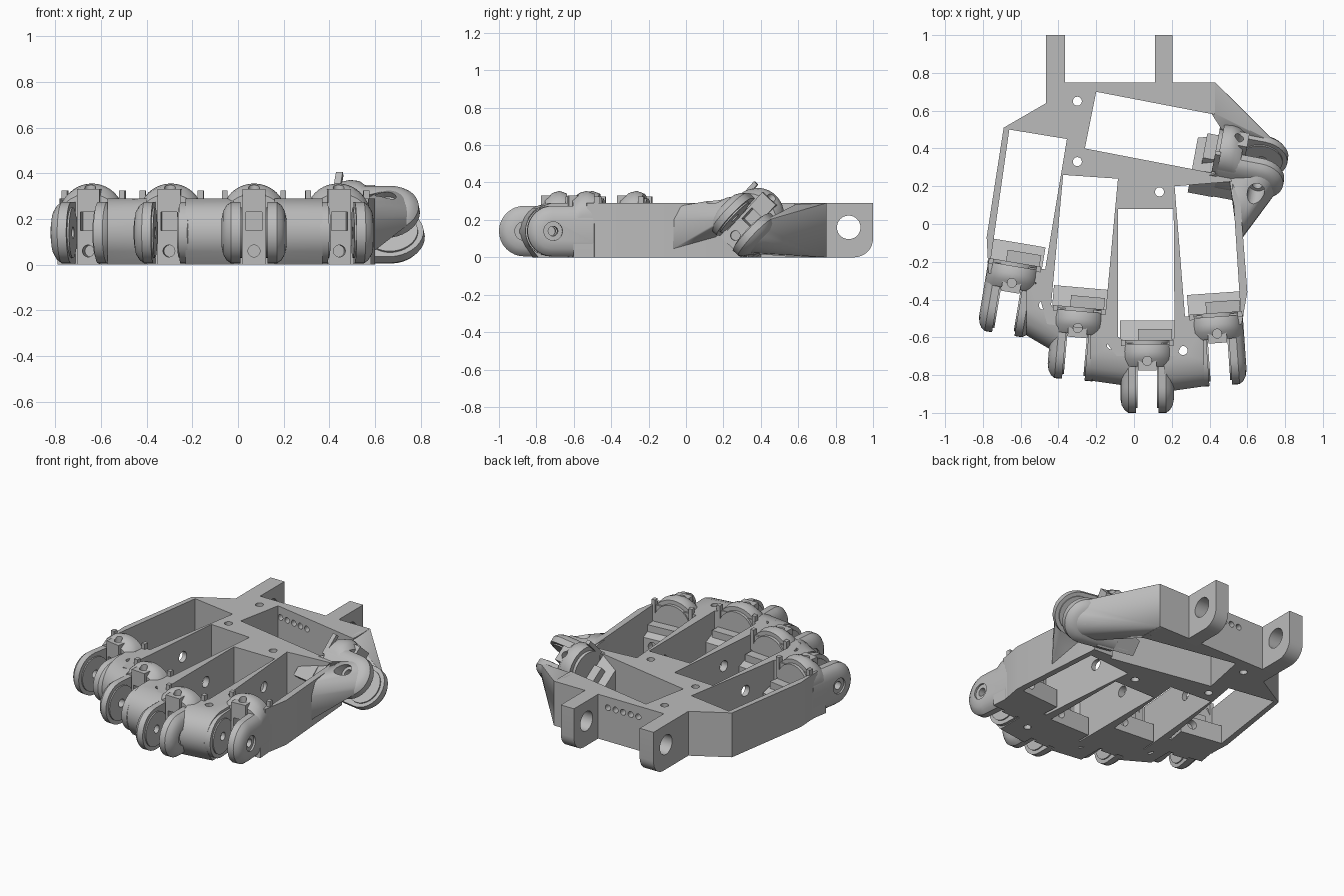
import bpy, bmesh
from math import cos, sin, pi, radians
from mathutils import Matrix, Vector

if "Cube" in bpy.data.objects:
    bpy.data.objects.remove(bpy.data.objects["Cube"])

GREY = (0.5, 0.5, 0.5, 1)
grey = bpy.data.materials.new("plain_grey")
grey.use_nodes = True
grey.diffuse_color = GREY
grey.node_tree.nodes["Principled BSDF"].inputs["Base Color"].default_value = GREY
I = Matrix.Identity(4)


def finish(name, bm, m=I):
    """Turn a bmesh into an object, kept above the floor."""
    bm.transform(m)
    for v in bm.verts:
        v.co.z = max(v.co.z, 0)
    bmesh.ops.recalc_face_normals(bm, faces=bm.faces)
    me = bpy.data.meshes.new(name)
    bm.to_mesh(me)
    bm.free()
    me.materials.append(grey)
    ob = bpy.data.objects.new(name, me)
    bpy.context.collection.objects.link(ob)
    return ob


def hull(name, pts, m=I):
    bm = bmesh.new()
    for p in pts:
        bm.verts.new(p)
    res = bmesh.ops.convex_hull(bm, input=bm.verts)
    junk = [g for g in res["geom_interior"] if isinstance(g, bmesh.types.BMVert)]
    bmesh.ops.delete(bm, geom=junk, context="VERTS")
    return finish(name, bm, m)


def prism(name, poly, z0, z1):
    bm = bmesh.new()
    face = bm.faces.new([bm.verts.new((x, y, z0)) for x, y in poly])
    ext = bmesh.ops.extrude_face_region(bm, geom=[face])["geom"]
    bmesh.ops.translate(bm, vec=(0, 0, z1 - z0),
                        verts=[g for g in ext if isinstance(g, bmesh.types.BMVert)])
    return finish(name, bm)


def box(name, x, y, z, m=I):
    return hull(name, [(a, b, c) for a in x for b in y for c in z], m)


def ring(r, axis, at, centre=(0, 0), n=32):
    """Circle of points around an axis at a given station."""
    pts = []
    for i in range(n):
        p = [centre[0] + r * cos(2 * pi * i / n), centre[1] + r * sin(2 * pi * i / n)]
        p.insert(axis, at)
        pts.append(tuple(p))
    return pts


def rod(name, r, axis, a, b, centre, m=I, n=24):
    return hull(name, ring(r, axis, a, centre, n) + ring(r, axis, b, centre, n), m)


def cut(ob, cutters):
    for c in cutters:
        mod = ob.modifiers.new("cut", "BOOLEAN")
        mod.operation, mod.solver, mod.object = "DIFFERENCE", "EXACT", c
    bpy.context.view_layer.update()
    me = bpy.data.meshes.new_from_object(
        ob.evaluated_get(bpy.context.evaluated_depsgraph_get()))
    ob.modifiers.clear()
    ob.data = me
    for c in cutters:
        bpy.data.objects.remove(c)


# Palm frame with five servo bays
outline = [(-0.37, 0.75), (-0.465, 0.75), (-0.465, 0.64), (-0.69, 0.51), (-0.78, -0.07),
           (-0.77, -0.26), (-0.52, -0.31), (-0.46, -0.53), (-0.2, -0.56), (-0.09, -0.7),
           (0.22, -0.7), (0.3, -0.56), (0.57, -0.53), (0.6, -0.36), (0.55, 0.29),
           (0.38, 0.3), (0.43, 0.6), (0.43, 0.75)]
frame = prism("palm_frame", outline, 0, 0.29)
bays = [[(-0.66, 0.5), (-0.355, 0.45), (-0.47, -0.24), (-0.76, -0.2)],
        [(-0.375, 0.26), (-0.085, 0.24), (-0.15, -0.46), (-0.44, -0.44)],
        [(-0.085, 0.08), (0.21, 0.08), (0.215, -0.63), (-0.085, -0.63)],
        [(0.215, 0.2), (0.52, 0.225), (0.565, -0.47), (0.27, -0.49)],
        [(-0.2, 0.7), (0.46, 0.573), (0.41, 0.271), (-0.26, 0.4)]]
cutters = [prism("bay_cutter", b, -0.1, 0.4) for b in bays]
cutters = []if not cutters else cutters
for c in cutters:
    for v in c.data.vertices:
        if v.co.z < 0.1:
            v.co.z = -0.1
screws = [(-0.3, 0.65), (-0.3, 0.33), (0.135, 0.17)]


def screw_cutter(p):
    c = rod("screw_cutter", 0.024, 2, 0, 0.5, p)
    for v in c.data.vertices:
        v.co.z = v.co.z * 2 - 0.2
    return c


cutters += [screw_cutter(p) for p in screws]
cutters += [rod("cable_cutter", 0.019, 1, 0.6, 0.85, (0.04 - 0.055 * i, 0.22))
            for i in range(5)]
cutters += [rod("wall_cutter", 0.035, 0, x - 0.08, x + 0.08, (y, 0.17))
            for x, y in [(0.23, -0.07), (-0.1, -0.21), (-0.4, 0.0)]]
cut(frame, cutters)

# Wrist arms with rounded lower corner and pin hole
for side, x0, x1 in [("right", -0.465, -0.365), ("left", 0.11, 0.205)]:
    prof = [(0.66, 0), (0.66, 0.29), (1, 0.29)]
    prof += [(0.9 + 0.1 * cos(t * pi / 16), 0.1 - 0.1 * sin(t * pi / 16)) for t in range(9)]
    arm = hull(side + "_wrist_arm", [(x, y, z) for x in (x0, x1) for y, z in prof])
    cut(arm, [rod("pin_cutter", 0.063, 0, x0 - 0.1, x1 + 0.1, (0.87, 0.16), n=40)])


def knuckle(name, m):
    """Forked knuckle: pivot at the origin, finger pointing to -y."""
    # domed body behind the fork
    pts = [(x, y, -0.14) for x in (-0.14, 0.14) for y in (0.11, 0.23)]
    for y, base, rise in [(0.11, 0.05, 0.12), (0.15, 0.08, 0.125),
                          (0.19, 0.08, 0.135), (0.23, 0.08, 0.12)]:
        pts += [(0.14 * cos(i * pi / 20), y, base + rise * sin(i * pi / 20)) for i in range(21)]
    body = hull(name + "_body", pts, m)
    lug = box(name + "_lug", (-0.05, 0.05), (0.09, 0.19), (-0.14, 0.19), m)
    for ob in (body, lug):
        cut(ob, [box("window_cutter", (-0.035, 0.035), (0.03, 0.165), (0.01, 0.09), m),
                 rod("hole_cutter", 0.026, 1, 0.03, 0.16, (0, -0.08), m),
                 rod("top_cutter", 0.024, 2, 0.13, 0.3, (0, 0.14), m)])
    # shelf and round horn seat facing the bay
    shelf = hull(name + "_shelf", [(x, y, z) for x in (-0.145, 0.145)
                                   for y, z in [(0.355, -0.14), (0.22, -0.14),
                                                (0.355, -0.02), (0.22, 0.04)]], m)
    cut(shelf, [rod("shelf_cutter", 0.03, 1, 0.3, 0.5, (0.07, -0.07), m)])
    box(name + "_ledge", (-0.05, 0.13), (0.24, 0.31), (-0.1, 0.045), m)
    rod(name + "_horn_seat", 0.125, 1, 0.22, 0.25, (0, 0.05), m, 40)
    for s in (-1, 1):
        box(name + "_tab", (s * 0.115, s * 0.14), (0.22, 0.25), (0.05, 0.185), m)
        # fork prong, domed on the outside
        pts = []
        for x, r in [(0.06, 0.135), (0.1, 0.135), (0.12, 0.12), (0.135, 0.095), (0.142, 0.06)]:
            pts += ring(r, 0, s * x)
            pts += [(s * x, 0.22, -r), (s * x, 0.22, r)]
        prong = hull(name + "_prong", pts, m)
        cut(prong, [rod("pivot_cutter", 0.026, 0, s * 0.03, s * 0.2, (0, 0), m),
                    rod("recess_cutter", 0.05, 0, s * 0.13, s * 0.2, (0, 0), m)])
        seat = rod(name + "_bearing_ring", 0.11, 0, s * 0.052, s * 0.061, (0, 0), m, 40)
        cut(seat, [rod("pivot_cutter", 0.026, 0, s * 0.03, s * 0.09, (0, 0), m)])


fingers = [("little", -0.67, -0.45, -9.5), ("ring", -0.31, -0.69, -5),
           ("middle", 0.07, -0.865, 0), ("index", 0.45, -0.72, 4)]
for name, x, y, a in fingers:
    knuckle(name, Matrix.Translation((x, y, 0.14)) @ Matrix.Rotation(radians(a), 4, "Z"))

# Rounded webs joining neighbouring knuckles
webs = [((-0.57, -0.59, -0.25), (-0.4, -0.69, -0.48), (-0.48, -0.43)),
        ((-0.23, -0.83, -0.5), (-0.02, -0.86, -0.64), (-0.12, -0.64)),
        ((0.16, -0.89, -0.64), (0.37, -0.86, -0.5), (0.26, -0.67))]
for a, b, hole in webs:
    pts = []
    for x, f, r in (a, b):
        pts += [(x, r, 0), (x, r, 0.29), (x, f + 0.14, 0.29), (x, f + 0.07, 0)]
        pts += [(x, f + 0.13 - 0.13 * cos(t), 0.14 + 0.14 * sin(t))
                for t in [radians(d) for d in range(-50, 91, 14)]]
    web = hull("knuckle_web", pts)
    cut(web, [screw_cutter(hole)])

# Thumb knuckle, rolled about its own length
fwd = Vector((0.983, -0.184, 0))
side = Vector((0.184, 0.983, 0))
up = side * 0.68 + Vector((0, 0, 0.733))
across = (-fwd).cross(up)
tm = Matrix((across, -fwd, up)).transposed().to_4x4()
tm.translation = (0.67, 0.30, 0.175)
knuckle("thumb", tm)

# Thumb housings blending the prongs into the frame
front = [(0.55, -0.1, 0.2), (0.57, -0.08, 0.04), (0.55, -0.06, 0.27),
         (0.55, 0.27, 0.29), (0.5, 0.27, 0.29), (0.53, 0.16, 0.1)]
front += [tm @ Vector(p) for p in ring(0.125, 0, -0.085) + ring(0.08, 0, -0.135)]
fh = hull("thumb_front_housing", front)
cut(fh, [rod("pivot_cutter", 0.045, 0, -0.3, -0.09, (0, 0), tm)])
rear = [(0.4, 0.75, 0), (0.4, 0.75, 0.29), (0.43, 0.75, 0), (0.43, 0.75, 0.29),
        (0.4, 0.6, 0), (0.4, 0.6, 0.29), (0.5, 0.66, 0.02), (0.5, 0.65, 0.24)]
rear += [tm @ Vector(p) for p in ring(0.125, 0, 0.085) + ring(0.08, 0, 0.135)]
rh = hull("thumb_rear_housing", [(p[0], p[1], max(p[2], 0)) for p in rear])
cut(rh, [rod("pivot_cutter", 0.035, 0, 0.09, 0.3, (0, 0), tm, 6)])

# Smooth the curved surfaces, keep edges sharp
bpy.ops.object.select_all(action="DESELECT")
for ob in bpy.context.collection.objects:
    if ob.type == "MESH" and ob.data.materials and ob.data.materials[0] == grey:
        ob.select_set(True)
        bpy.context.view_layer.objects.active = ob
bpy.ops.object.shade_smooth_by_angle(angle=radians(35))
